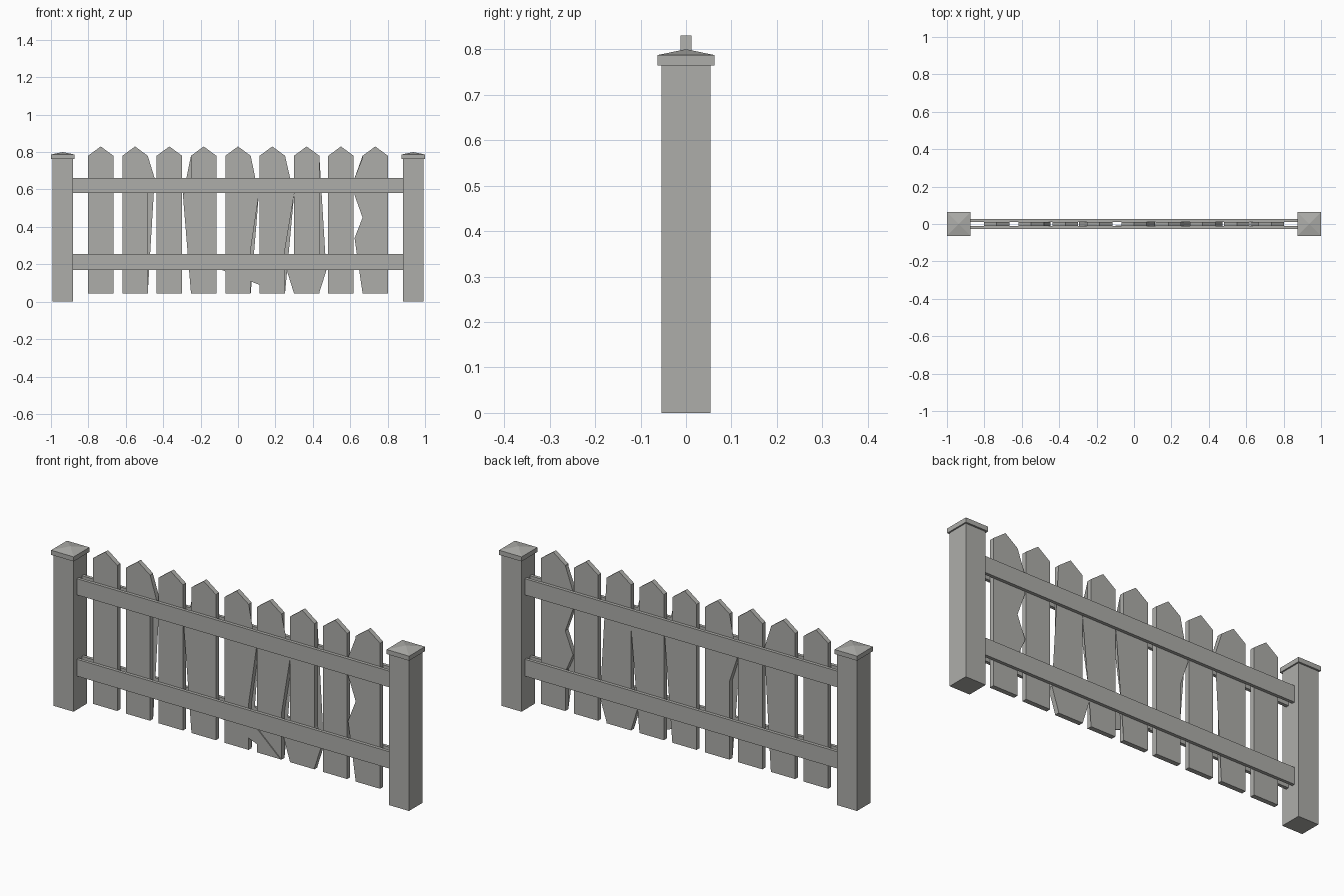
import bpy, bmesh

if "Cube" in bpy.data.objects:
    bpy.data.objects.remove(bpy.data.objects["Cube"])

wood = bpy.data.materials.new("weathered_grey_wood")
wood.diffuse_color = (0.42, 0.42, 0.40, 1)
wood.use_nodes = True
wood.node_tree.nodes["Principled BSDF"].inputs["Base Color"].default_value = wood.diffuse_color


def finish(name, bm):
    bmesh.ops.recalc_face_normals(bm, faces=bm.faces)
    me = bpy.data.meshes.new(name)
    bm.to_mesh(me)
    bm.free()
    me.materials.append(wood)
    ob = bpy.data.objects.new(name, me)
    bpy.context.collection.objects.link(ob)
    return ob


def box(bm, x0, x1, y0, y1, z0, z1):
    vs = [bm.verts.new((x, y, z)) for x in (x0, x1) for y in (y0, y1) for z in (z0, z1)]
    for f in ((0, 1, 3, 2), (4, 6, 7, 5), (0, 4, 5, 1), (2, 3, 7, 6), (0, 2, 6, 4), (1, 5, 7, 3)):
        bm.faces.new([vs[i] for i in f])


def plate(name, pts, y0, y1):
    """Extrude an (x, z) outline between two depths."""
    bm = bmesh.new()
    a = [bm.verts.new((x, y0, z)) for x, z in pts]
    b = [bm.verts.new((x, y1, z)) for x, z in pts]
    faces = [bm.faces.new(a), bm.faces.new(b[::-1])]
    for i in range(len(pts)):
        j = (i + 1) % len(pts)
        bm.faces.new((a[i], b[i], b[j], a[j]))
    bmesh.ops.triangulate(bm, faces=faces)
    return finish(name, bm)


# Posts with shallow pyramid caps
for side, label in ((-1, "left"), (1, "right")):
    cx = side * 0.937
    bm = bmesh.new()
    box(bm, cx - 0.056, cx + 0.056, -0.054, 0.054, 0, 0.768)
    finish(label + "_post", bm)
    bm = bmesh.new()
    c = 0.063
    rings = [[bm.verts.new((cx + sx * c, sy * c, z)) for sx, sy in ((-1, -1), (1, -1), (1, 1), (-1, 1))]
             for z in (0.764, 0.787)]
    tip = bm.verts.new((cx, 0, 0.80))
    bm.faces.new(rings[0])
    for i in range(4):
        j = (i + 1) % 4
        bm.faces.new((rings[0][i], rings[0][j], rings[1][j], rings[1][i]))
        bm.faces.new((rings[1][i], rings[1][j], tip))
    finish(label + "_post_cap", bm)

# Rails on both sides of the pickets
for z0, z1, level in ((0.17, 0.255, "lower"), (0.58, 0.662, "upper")):
    for y0, y1, label in ((-0.028, -0.012, "front"), (0.012, 0.028, "back")):
        bm = bmesh.new()
        box(bm, -0.882, 0.882, y0, y1, z0, z1)
        finish(f"{level}_{label}_rail", bm)

# Splintered edges: picket index -> (height, outward offset), listed from the top
foot = [(0.255, 0), (0.165, 0.037), (0.05, 0)]
left_chips = {
    3: [(0.66, 0), (0.57, 0.043), (0.44, 0)],
    6: foot,
    8: [(0.77, 0), (0.66, 0.043), (0.57, 0.043), (0.45, 0), (0.34, 0.043), (0.26, 0.008), (0.25, 0)],
}
right_chips = {
    1: [(0.775, 0), (0.66, 0.037), (0.585, 0)],
    4: [(0.66, 0), (0.57, 0.043), (0.28, 0)],
    5: [(0.66, 0), (0.57, 0.048), (0.28, 0)],
    6: foot,
}

# Pointed pickets
w = 0.068
for i in range(9):
    cx = (i - 4) * 0.1835
    pts = [(cx, 0.83), (cx + w, 0.78)]
    pts += [(cx + w + d, z) for z, d in right_chips.get(i, [])]
    pts += [(cx + w, 0.045), (cx - w, 0.045)]
    pts += [(cx - w - d, z) for z, d in reversed(left_chips.get(i, []))]
    pts += [(cx - w, 0.78)]
    plate(f"picket_{i + 1}", pts, -0.012, 0.012)

# Loose splinter below the lower rail
plate("splinter", [(-0.10, 0.175), (0.14, 0.08), (0.25, 0.047), (0.11, 0.175)], -0.017, -0.008)
